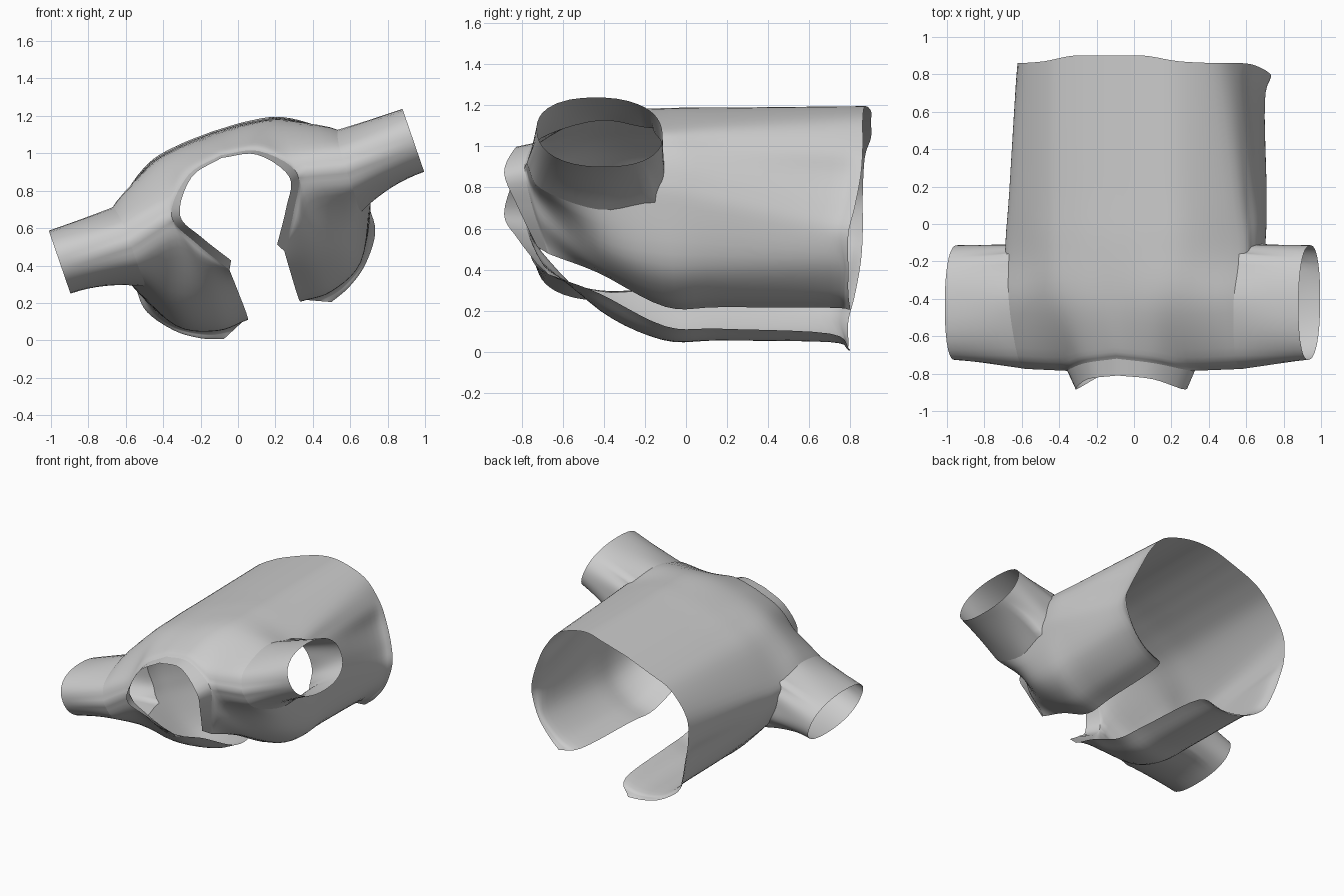
import bpy, bmesh, math
from mathutils import Vector as V

if "Cube" in bpy.data.objects:
    bpy.data.objects.remove(bpy.data.objects["Cube"])

TILT = math.radians(-19)   # the whole garment leans sideways
S = 5                      # subdivisions per control span


def spline(pts, n=S):
    """Catmull-Rom through control points."""
    out = []
    for i in range(len(pts) - 1):
        b, c = pts[i], pts[i + 1]
        a = pts[i - 1] if i else b * 2 - c
        d = pts[i + 2] if i + 2 < len(pts) else c * 2 - b
        for k in range(n):
            t = k / n
            out.append(0.5 * (b * 2 + (c - a) * t + (a * 2 - b * 5 + c * 4 - d) * t * t
                              + (b * 3 - a - c * 3 + d) * t ** 3))
    out.append(pts[-1].copy())
    return out


def sheet(name, grid, skip=lambda i, j: False):
    """Quad sheet from a point grid, mirrored left/right and tilted."""
    bm = bmesh.new()
    vs = [[bm.verts.new(p) for p in row] for row in grid]
    for i in range(len(vs) - 1):
        for j in range(len(vs[0]) - 1):
            if not skip(i, j):
                bm.faces.new((vs[i][j], vs[i][j + 1], vs[i + 1][j + 1], vs[i + 1][j]))
    bmesh.ops.delete(bm, geom=[v for v in bm.verts if not v.link_faces], context='VERTS')
    bmesh.ops.remove_doubles(bm, verts=bm.verts, dist=0.0005)
    bmesh.ops.recalc_face_normals(bm, faces=bm.faces)
    me = bpy.data.meshes.new(name)
    bm.to_mesh(me)
    bm.free()
    ob = bpy.data.objects.new(name, me)
    bpy.context.collection.objects.link(ob)
    ob.location.z = 0.72
    ob.rotation_euler.y = TILT
    m = ob.modifiers.new("mirror", 'MIRROR')
    m.use_clip = True
    for p in me.polygons:
        p.use_smooth = True
    return ob


def vecs(*pts):
    return [V(p) for p in pts]


# Half sections, centre back -> side -> front edge (lateral, length, thickness)
shoulder = vecs((0, -.72, .285), (.2, -.745, .24), (.355, -.785, .065), (.61, -.775, .0),
                (.61, -.775, 0), (.61, -.775, 0), (.61, -.775, 0), (.61, -.775, 0),
                (.355, -.785, .065), (.275, -.745, -.12), (.155, -.67, -.31))
chest = vecs((0, -.42, .385), (.2, -.42, .38), (.38, -.42, .335), (.635, -.42, .21),
             (.64, -.42, .1), (.64, -.42, 0), (.64, -.42, -.1), (.61, -.42, -.24),
             (.47, -.42, -.38), (.3, -.42, -.43), (.15, -.42, -.41))
armpit = vecs((0, -.12, .41), (.2, -.12, .4), (.40, -.12, .35), (.65, -.16, .165),
              (.695, -.12, .08), (.71, -.11, 0), (.70, -.11, -.1), (.66, -.15, -.22),
              (.52, -.12, -.49), (.32, -.11, -.585), (.145, -.1, -.58))
hem = vecs((0, .9, .42), (.2, .9, .41), (.38, .87, .37), (.56, .86, .24),
           (.63, .86, .07), (.65, .85, -.08), (.66, .82, -.25), (.645, .79, -.38),
           (.54, .79, -.52), (.42, .79, -.605), (.305, .8, -.65))


def blend(a, b, t):
    return [p.lerp(q, t) for p, q in zip(a, b)]


yoke = blend(shoulder, chest, .2)  # rounds the shoulder over
for i, d in enumerate((.015, .02, .07, .085, .05, 0, -.05, -.085, -.08, -.04, 0)):
    yoke[i].z += d
waist = blend(armpit, hem, .3)
low = blend(armpit, hem, .85)
for p in low[5:8]:
    p.x -= .03
for i in (8, 9, 10):               # opening edge stays level, then flares at the hem
    waist[i] = armpit[i].lerp(hem[i], .1)
    waist[i].y = .17
    low[i] = armpit[i].lerp(hem[i], .3)
    low[i].y = .7

rows = [spline(r) for r in (shoulder, yoke, chest, armpit, waist, low, hem)]
B, F = 3 * S, 7 * S                # columns of the back and front armhole edges
K = 3 * S                          # row of the armpit
# Smooth neckline and a straight shoulder seam shared by back and front
neck = spline(shoulder[:3] + shoulder[9:])
rows[0][:2 * S + 1] = [p.copy() for p in neck[:2 * S + 1]]
rows[0][8 * S:9 * S] = [p.copy() for p in neck[2 * S:3 * S]]
rows[0][9 * S:] = [p.copy() for p in neck[3 * S:]]
for k in range(S + 1):
    p = shoulder[2].lerp(shoulder[3], k / S)
    rows[0][2 * S + k], rows[0][8 * S - k] = p.copy(), p.copy()
for j in range(B, F + 1):
    rows[0][j] = shoulder[3].copy()
grid = [list(r) for r in zip(*[spline(list(c)) for c in zip(*rows)])]
for r in grid:
    r[0].x = 0
sheet("jacket_body", grid, lambda i, j: i < K and B <= j < F)

# Sleeves: loft from armhole loop to a rounded, slightly turned cuff
hole = ([grid[i][B] for i in range(K)] + [grid[K][j] for j in range(B, F)]
        + [grid[i][F] for i in range(K, -1, -1)])
cy, cw, a, b = -.42, .025, .305, .178


def cuff(p):
    t = math.atan2((p.z - cw) / b, (p.y - cy) / a)
    c, s = math.cos(t), math.sin(t)
    r = (abs(c) ** 2.3 + abs(s) ** 2.3) ** (-1 / 2.3)
    return V((1.0, cy + a * r * c - .02 * r * s, cw + b * r * s))


sleeve = []
for k in range(9):
    t = k / 8
    sleeve.append([V((p.x + (1 - p.x) * t, p.lerp(cuff(p), t).y,
                      p.lerp(cuff(p), t * (2 - t)).z)) for p in hole])
sheet("sleeves", sleeve)

# Collar: narrow band standing on the neckline
lean = spline(vecs((0, -.09, -.015), (-.015, -.085, -.015), (-.045, -.1, -.01),
                   (-.035, -.075, .025), (-.025, -.055, .045)))
sheet("collar", [neck, [p + d for p, d in zip(neck, lean)]])
